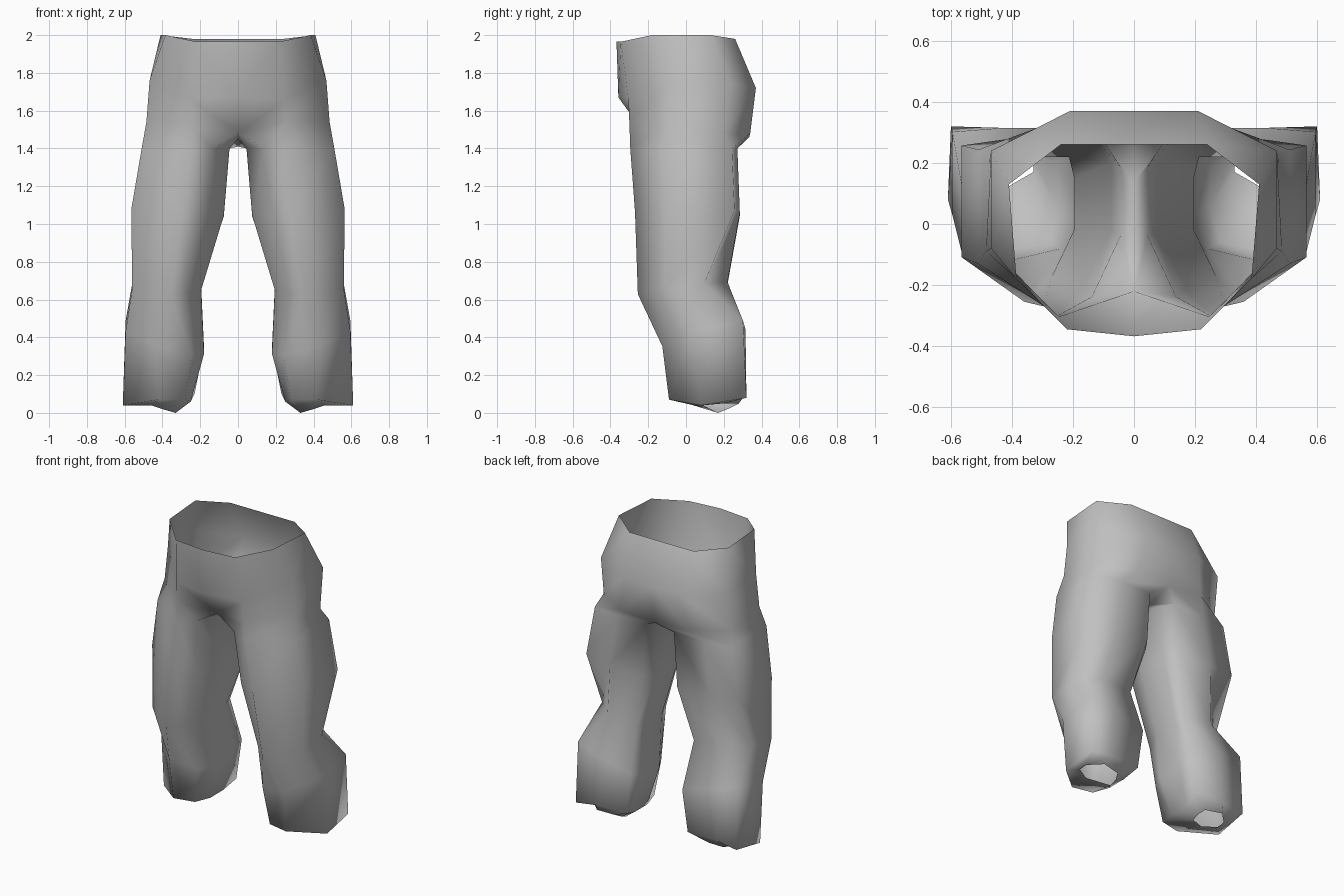
import bpy
import bmesh

cube = bpy.data.objects.get("Cube")
if cube:
    bpy.data.objects.remove(cube, do_unlink=True)

cloth = bpy.data.materials.new("grey cloth")
cloth.use_nodes = True
grey = (0.53, 0.53, 0.53, 1)
cloth.diffuse_color = grey
cloth.node_tree.nodes["Principled BSDF"].inputs["Base Color"].default_value = grey

# Half outlines of the body, from front centre round the side to back centre
waist = [(0, -.368, 1.965), (.22, -.345, 1.965), (.385, -.18, 2),
         (.41, .13, 2), (.24, .26, 1.98), (0, .26, 1.98)]
hips = [(0, -.358, 1.67), (.25, -.305, 1.66), (.468, -.08, 1.76),
        (.468, .24, 1.74), (.21, .37, 1.72), (0, .37, 1.72)]
seat = [(0, -.22, 1.48), (.25, -.3, 1.54), (.485, -.09, 1.54),
        (.475, .2, 1.48), (.25, .34, 1.48), (0, .335, 1.46)]
crotch = [(0, .14, 1.41), (0, -.09, 1.45)]

# Leg sections in unit coordinates, starting at the front
thigh = [(.45, 0), (1, .29), (1, .95), (.6, 1),
         (.12, 1), (0, .85), (0, .45), (.2, .1)]
knee = [(.45, 0), (1, .3), (1, .74), (.65, 1),
        (.05, 1), (0, .85), (0, .5), (.2, .18)]
shin = [(.6, 0), (1, .35), (1, .97), (.6, 1),
        (.03, 1), (0, .75), (0, .35), (.15, .1)]

# Leg rings: section, inner x, outer x, front y, back y, front z, back z, inner z offset
leg_rings = [
    (thigh, .045, .51, -.295, .272, 1.40, 1.40, 0),
    (thigh, .075, .565, -.27, .285, 1.08, 1.07, -.03),
    (knee, .195, .56, -.255, .22, .64, .70, -.02),
    (shin, .18, .595, -.125, .315, .40, .49, -.12),
]

# Hem and the opening turned in below it
hem = [(.42, -.09, .07), (.61, .08, .04), (.6, .32, .08), (.45, .315, .1),
       (.23, .31, .1), (.25, .2, .06), (.25, .06, .06), (.28, -.06, .07)]
opening = [(.46, .09, .04), (.55, .14, .045), (.55, .2, .05), (.47, .28, .05),
           (.35, .26, .04), (.33, .22, .02), (.33, .17, 0), (.4, .13, .02)]


def leg_ring(section, x_in, x_out, y_front, y_back, z_front, z_back, drop):
    return [(x_in + (x_out - x_in) * u,
             y_front + (y_back - y_front) * v,
             z_front + (z_back - z_front) * v + drop * (1 - u))
            for u, v in section]


def bridge(bm, upper, lower, closed):
    count = len(upper)
    for i in range(count if closed else count - 1):
        j = (i + 1) % count
        bm.faces.new((lower[i], lower[j], upper[j], upper[i]))


bm = bmesh.new()


def add(points):
    return [bm.verts.new(p) for p in points]


# Body half
body = [add(ring) for ring in (waist, hips, seat)]
for upper, lower in zip(body, body[1:]):
    bridge(bm, upper, lower, False)

# Leg, starting from the seat line and the crotch
rings = [body[-1][1:] + add(crotch) + body[-1][:1]]
rings += [add(leg_ring(*ring)) for ring in leg_rings]
rings += [add(hem), add(opening)]
for upper, lower in zip(rings, rings[1:]):
    bridge(bm, upper, lower, True)

mesh = bpy.data.meshes.new("trousers")
bm.to_mesh(mesh)
bm.free()
mesh.materials.append(cloth)
trousers = bpy.data.objects.new("trousers", mesh)
bpy.context.collection.objects.link(trousers)
for polygon in mesh.polygons:
    polygon.use_smooth = True

# The other half
mirror = trousers.modifiers.new("mirror", "MIRROR")
mirror.use_axis[0] = True
mirror.use_clip = True
